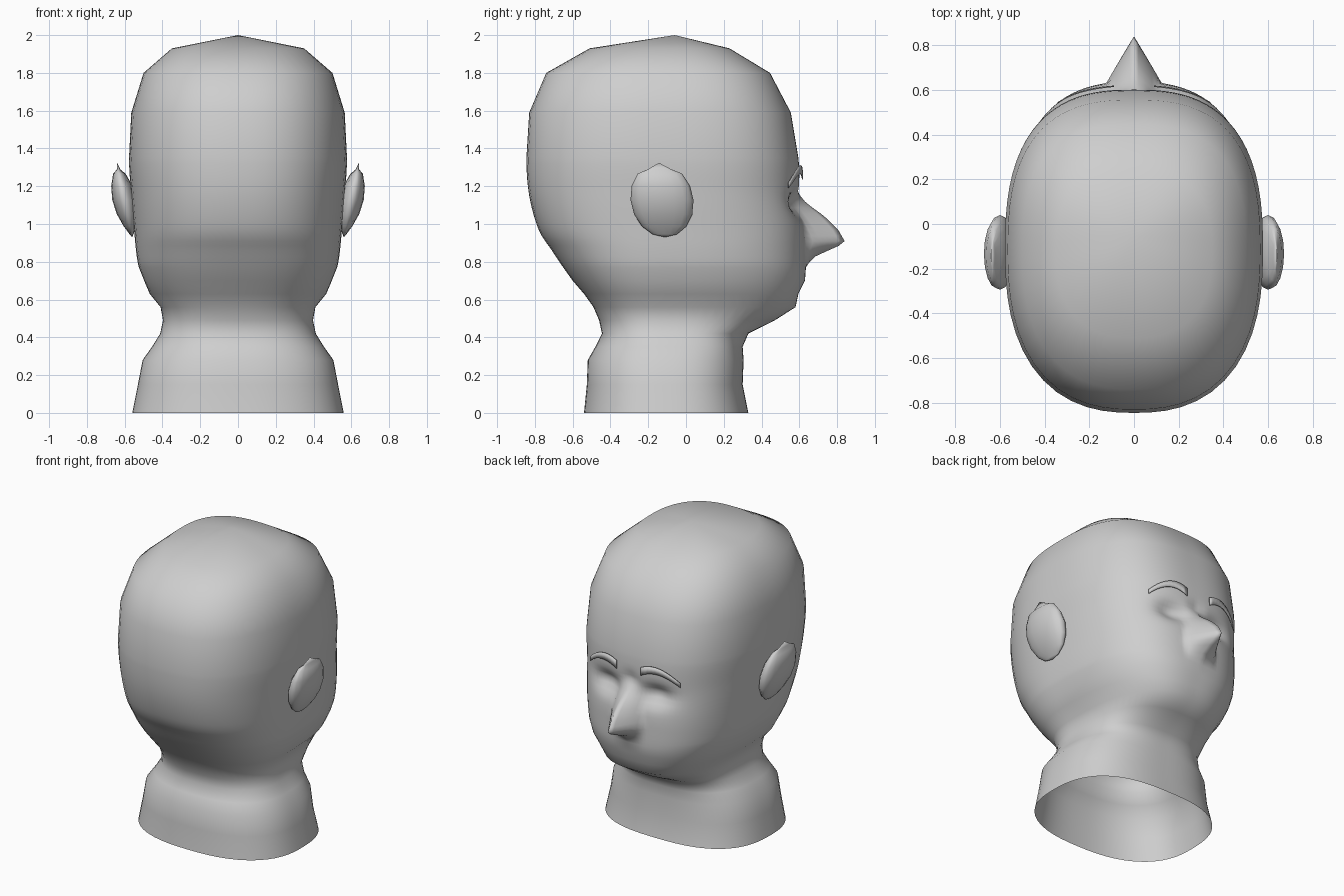
import bpy, bmesh, math
from mathutils import Vector
from mathutils.bvhtree import BVHTree

if "Cube" in bpy.data.objects:
    bpy.data.objects.remove(bpy.data.objects["Cube"], do_unlink=True)

# One plain grey for the whole bust
grey = bpy.data.materials.new("plain_grey")
grey.use_nodes = True
GREY = (0.62, 0.62, 0.62, 1)
grey.diffuse_color = GREY
grey.node_tree.nodes["Principled BSDF"].inputs["Base Color"].default_value = GREY


def finish(bm, name):
    bmesh.ops.recalc_face_normals(bm, faces=bm.faces)
    for f in bm.faces:
        f.smooth = True
    mesh = bpy.data.meshes.new(name)
    bm.to_mesh(mesh)
    bm.free()
    mesh.materials.append(grey)
    obj = bpy.data.objects.new(name, mesh)
    bpy.context.collection.objects.link(obj)
    return obj


def lerp_table(table, z):
    """Linear lookup in (height, value) pairs."""
    for (a, u), (b, v) in zip(table, table[1:]):
        if a <= z <= b:
            return u + (v - u) * (z - a) / (b - a)
    return 0.0


def catmull(a, b, c, d, t):
    return tuple(0.5 * (2*q + (r - p)*t + (2*p - 5*q + 4*r - s)*t*t
                 + (3*q - p - 3*r + s)*t**3) for p, q, r, s in zip(a, b, c, d))


# Cross-sections: height, half width, back, front (face looks towards +y)
SECTIONS = [
    (0.00, 0.56, -0.54, 0.33), (0.15, 0.53, -0.525, 0.30),
    (0.28, 0.505, -0.52, 0.305), (0.35, 0.455, -0.48, 0.30),
    (0.42, 0.412, -0.445, 0.33), (0.49, 0.397, -0.46, 0.47),
    (0.56, 0.41, -0.49, 0.58), (0.63, 0.467, -0.54, 0.595),
    (0.70, 0.497, -0.60, 0.63), (0.77, 0.525, -0.65, 0.635),
    (0.86, 0.54, -0.71, 0.635), (0.97, 0.55, -0.78, 0.63),
    (1.15, 0.565, -0.83, 0.605), (1.35, 0.577, -0.845, 0.595),
    (1.59, 0.565, -0.83, 0.555), (1.80, 0.50, -0.74, 0.445),
    (1.93, 0.35, -0.51, 0.23)]
NOSE = [(0.78, 0.0), (0.83, 0.05), (0.90, 0.21), (0.97, 0.175),
        (1.04, 0.115), (1.11, 0.03), (1.18, -0.02), (1.25, 0.0)]
NOSE_WIDTH = [(0.78, 0.12), (0.92, 0.125), (1.04, 0.10), (1.25, 0.08)]
MID_Y, SEGMENTS = -0.12, 80

rings = []
for i, s in enumerate(SECTIONS[:-1]):
    nxt = SECTIONS[i + 1]
    steps = max(1, round((nxt[0] - s[0]) / 0.03)) if 0.7 < s[0] < 1.3 else 1
    for k in range(steps):
        rings.append(catmull(SECTIONS[max(i - 1, 0)], s, nxt,
                             SECTIONS[min(i + 2, len(SECTIONS) - 1)], k / steps))
rings.append(SECTIONS[-1])


def skin_point(z, width, back, front, t):
    """Rounded oval point, with the nose and eye sockets pushed out or in."""
    angle = t - 0.55 * math.sin(t)
    c, s = math.cos(angle), math.sin(angle)
    n = 2.65 if c > 0 else 2.45
    r = (abs(c)**n + abs(s)**n) ** (-1 / n)
    x = width * r * s
    y = MID_Y + r * c * ((front - MID_Y) if c > 0 else (MID_Y - back))
    if c > 0:
        half = lerp_table(NOSE_WIDTH, z)
        if half:
            y += lerp_table(NOSE, z) * max(0, 1 - abs(x) / half)
        y -= 0.06 * math.exp(-((abs(x) - 0.18) / 0.1)**2 - ((z - 1.11) / 0.06)**2)
    return Vector((x, y, z))


# Head and neck: one lofted skin, open underneath
bm = bmesh.new()
loops = [[bm.verts.new(skin_point(*ring, 2 * math.pi * j / SEGMENTS))
          for j in range(SEGMENTS)] for ring in rings]
for low, high in zip(loops, loops[1:]):
    for j in range(SEGMENTS):
        k = (j + 1) % SEGMENTS
        bm.faces.new((low[j], low[k], high[k], high[j]))
crown = bm.verts.new((0, -0.06, 2.0))
for j in range(SEGMENTS):
    bm.faces.new((loops[-1][j], loops[-1][(j + 1) % SEGMENTS], crown))
surface = BVHTree.FromBMesh(bm)
finish(bm, "head_and_neck")

for side, label in ((1, "left"), (-1, "right")):
    # Ear: lens-shaped oval with a pointed top, leaning outwards
    bm = bmesh.new()
    bmesh.ops.create_uvsphere(bm, u_segments=16, v_segments=8, radius=1)
    for v in bm.verts:
        x, y, z = v.co
        x *= 0.066 * math.sqrt(max(0, 1 - z * z))
        if 0.8 < z < 0.99:
            z = 0.82
        z *= 0.197
        v.co = (side * (0.6 + x + 0.2 * z), -0.127 + 0.167 * y - 0.08 * z, 1.127 + z)
    finish(bm, label + "_ear")

    # Eyebrow: thin arched plate lying just in front of the skin
    bm = bmesh.new()
    pairs = []
    steps = 10
    for i in range(steps + 1):
        u = i / steps
        x = side * (0.09 + 0.25 * u)
        z = 1.235 - 0.045 * u + 0.2 * u * (1 - u)
        pair = []
        for dz in (0, 0.055 - 0.025 * u):
            hit = surface.ray_cast(Vector((x, 2, z + dz)), Vector((0, -1, 0)))[0]
            pair.append(bm.verts.new(hit + Vector((0, 0.018, 0))))
        pairs.append(pair)
    for a, b in zip(pairs, pairs[1:]):
        bm.faces.new((a[0], b[0], b[1], a[1]))
    brow = finish(bm, label + "_eyebrow")
    solid = brow.modifiers.new("thickness", "SOLIDIFY")
    solid.thickness = 0.005
    solid.offset = 0
